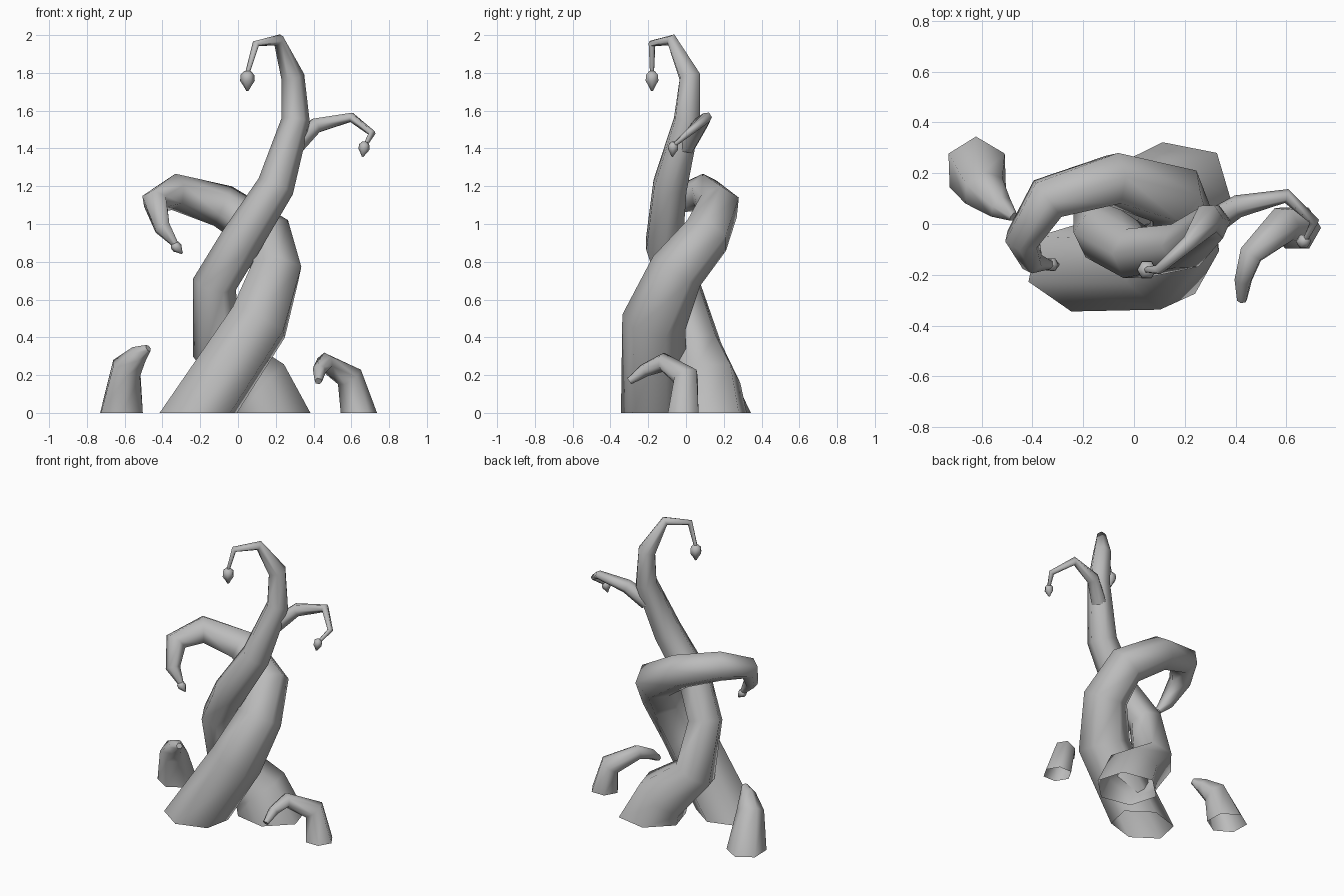
import bpy, bmesh, math
from mathutils import Vector

if "Cube" in bpy.data.objects:
    bpy.data.objects.remove(bpy.data.objects["Cube"])

grey = bpy.data.materials.new("plain grey")
grey.use_nodes = True
grey.diffuse_color = (0.5, 0.5, 0.5, 1)
grey.node_tree.nodes["Principled BSDF"].inputs["Base Color"].default_value = (0.5, 0.5, 0.5, 1)


def tube(name, path, sides=6, turn=0.0, grounded=False):
    """Tapering tube through (x, y, z, radius) points; a grounded tube is cut flat at z = 0."""
    pts = [Vector(p[:3]) for p in path]
    bm = bmesh.new()
    rings = []
    side = None
    for i, p in enumerate(pts):
        before = (p - pts[i - 1]).normalized() if i else Vector()
        after = (pts[i + 1] - p).normalized() if i + 1 < len(pts) else Vector()
        axis = (before + after).normalized()
        if side is None:
            side = Vector((1, 0, 0)) if abs(axis.x) < 0.9 else Vector((0, 1, 0))
        side = (side - axis * side.dot(axis)).normalized()
        up = axis.cross(side)
        ring = []
        for k in range(sides):
            a = turn + math.tau * k / sides
            v = p + path[i][3] * (side * math.cos(a) + up * math.sin(a))
            if grounded and i == 0:
                v -= axis * (v.z / axis.z)
            ring.append(bm.verts.new(v))
        rings.append(ring)
    for low, high in zip(rings, rings[1:]):
        for k in range(sides):
            j = (k + 1) % sides
            bm.faces.new((low[k], low[j], high[j], high[k]))
    bm.faces.new(rings[-1])
    if not grounded:
        bm.faces.new(rings[0][::-1])
    mesh = bpy.data.meshes.new(name)
    bm.to_mesh(mesh)
    bm.free()
    mesh.materials.append(grey)
    obj = bpy.data.objects.new(name, mesh)
    bpy.context.collection.objects.link(obj)
    bpy.ops.object.select_all(action="DESELECT")
    obj.select_set(True)
    bpy.context.view_layer.objects.active = obj
    bpy.ops.object.shade_smooth_by_angle(angle=math.radians(65))


def bud(name, top, direction, size):
    """Small pointed bud hanging from a vine tip."""
    top, d = Vector(top), Vector(direction).normalized()
    shape = ((0, 0.16), (0.2, 0.35), (0.5, 0.37), (0.75, 0.2), (1, 0.06))
    tube(name, [(*(top + d * size * t), size * r) for t, r in shape])


# Thick vine: rises from the front, wraps behind and curls forward
tube("thick_vine", [
    (-0.21, -0.165, 0, 0.182), (0.11, -0.17, 0.48, 0.172), (0.2, -0.05, 0.75, 0.148),
    (0.16, 0.11, 0.94, 0.132), (-0.08, 0.175, 1.095, 0.115), (-0.34, 0.1, 1.17, 0.097),
    (-0.44, -0.06, 1.12, 0.073), (-0.4, -0.15, 0.98, 0.047), (-0.33, -0.16, 0.89, 0.018),
], turn=math.radians(20), grounded=True)
bud("thick_vine_bud", (-0.345, -0.16, 0.9), (0.7, 0, -0.8), 0.075)

# Tall vine: starts behind, crosses in front and hooks over at the top
tube("tall_vine", [
    (0.17, 0.13, 0, 0.2), (0.095, 0.11, 0.16, 0.185), (-0.11, 0.055, 0.35, 0.143),
    (-0.125, -0.035, 0.68, 0.117), (0.01, -0.115, 0.9, 0.112), (0.2, -0.085, 1.2, 0.1),
    (0.305, 0.005, 1.55, 0.076), (0.29, 0.02, 1.78, 0.062), (0.215, -0.075, 1.975, 0.032),
    (0.095, -0.18, 1.955, 0.02), (0.05, -0.18, 1.8, 0.012),
], turn=math.radians(-12), grounded=True)
bud("tall_vine_bud", (0.05, -0.18, 1.81), (0, 0, -1), 0.105)

# Side branch of the tall vine
tube("side_branch", [
    (0.3, 0, 1.415, 0.055), (0.41, 0.07, 1.52, 0.045), (0.6, 0.11, 1.565, 0.028),
    (0.71, 0.01, 1.48, 0.019), (0.675, -0.06, 1.42, 0.011),
])
bud("side_branch_bud", (0.672, -0.065, 1.435), (-0.15, -0.1, -1), 0.08)

# Two small shoots on the ground
tube("right_shoot", [
    (-0.617, 0.21, 0, 0.127), (-0.59, 0.13, 0.235, 0.088), (-0.525, 0.065, 0.308, 0.052),
    (-0.475, 0.028, 0.343, 0.02),
], turn=math.pi / 6, grounded=True)
tube("left_shoot", [
    (0.64, -0.015, 0, 0.093), (0.59, 0, 0.19, 0.072), (0.46, -0.12, 0.268, 0.051),
    (0.43, -0.22, 0.225, 0.036), (0.425, -0.3, 0.168, 0.02),
], grounded=True)
